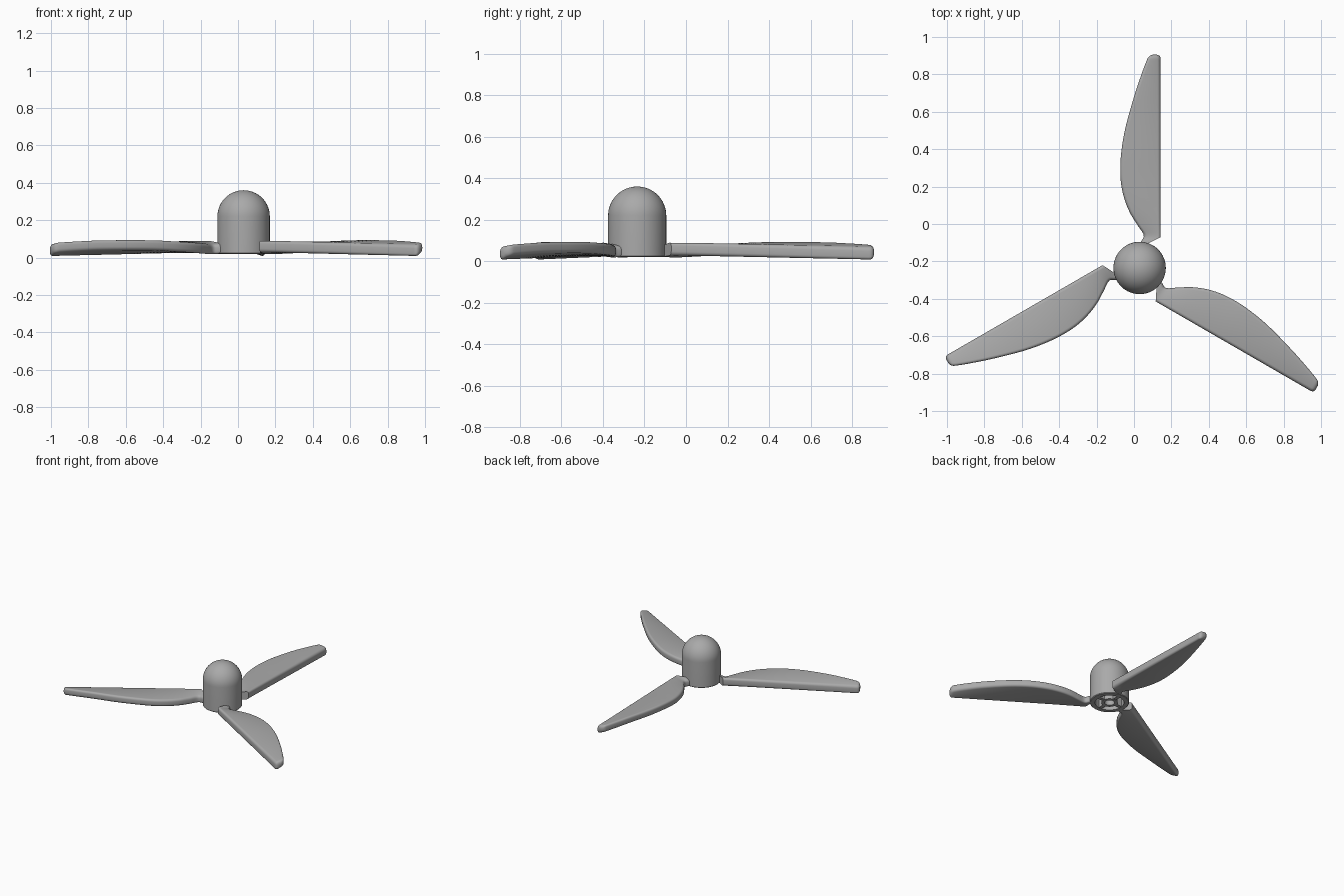
import bpy, bmesh, math
from mathutils import Matrix, Vector

cube = bpy.data.objects.get("Cube")
if cube:
    bpy.data.objects.remove(cube)

CENTRE = Vector((0.03, -0.235, 0))
grey = bpy.data.materials.new("plain_grey")
grey.use_nodes = True
COLOUR = (0.4, 0.4, 0.4, 1)
grey.diffuse_color = COLOUR
grey.node_tree.nodes["Principled BSDF"].inputs["Base Color"].default_value = COLOUR


def finish(bm, name, angle=40):
    bmesh.ops.recalc_face_normals(bm, faces=bm.faces)
    mesh = bpy.data.meshes.new(name)
    bm.to_mesh(mesh)
    bm.free()
    mesh.materials.append(grey)
    obj = bpy.data.objects.new(name, mesh)
    bpy.context.collection.objects.link(obj)
    obj.location = CENTRE
    bpy.ops.object.select_all(action='DESELECT')
    obj.select_set(True)
    bpy.context.view_layer.objects.active = obj
    bpy.ops.object.shade_smooth_by_angle(angle=math.radians(angle))
    return obj


def lathe(name, profile, steps=64):
    bm = bmesh.new()
    verts = [bm.verts.new((r, 0, z)) for r, z in profile]
    edges = [bm.edges.new(pair) for pair in zip(verts, verts[1:])]
    bmesh.ops.spin(bm, geom=verts + edges, cent=(0, 0, 0), axis=(0, 0, 1),
                   angle=math.tau, steps=steps, use_duplicate=False)
    bmesh.ops.remove_doubles(bm, verts=bm.verts, dist=0.0005)
    return finish(bm, name)


def spline(points, t):
    """Smooth curve through control tuples, t from 0 to 1."""
    s = t * (len(points) - 1)
    i = min(int(s), len(points) - 2)
    f = s - i
    p = [points[max(0, min(len(points) - 1, i + k))] for k in (-1, 0, 1, 2)]
    return [b + 0.5 * f * (c - a + f * (2*a - 5*b + 4*c - d + f * (3*(b - c) + d - a)))
            for a, b, c, d in zip(*p)]


# Hub: domed shell, open underneath with a ring-shaped recess
R = 0.14
dome = [(R * math.cos(a), 0.22 + R * math.sin(a))
        for a in (i * math.pi / 32 for i in range(17))]
lathe("hub", [(0, 0.13), (0.103, 0.13), (0.103, 0.02), (0.135, 0.02), (R, 0.025)] + dome)

# Shaft boss and the four ribs that hold it
lathe("shaft_boss", [(0, 0.06), (0.035, 0.06), (0.035, 0.02), (0.058, 0.02), (0.058, 0.132)], 32)
for i in range(4):
    bm = bmesh.new()
    bmesh.ops.create_cube(bm, size=1, matrix=Matrix.Rotation(i * math.pi / 2, 4, 'Z')
                          @ Matrix.Translation((0.08, 0, 0.077))
                          @ Matrix.Diagonal((0.052, 0.026, 0.11, 1)))
    finish(bm, f"hub_rib_{i + 1}")

# Blade stations: distance out, curved-edge x, curved-edge mid z
STATIONS = [(0.06, -0.02, 0.05), (0.135, 0.005, 0.045), (0.175, 0.022, 0.042),
            (0.23, -0.012, 0.045), (0.3, -0.054, 0.05), (0.385, -0.086, 0.055),
            (0.48, -0.102, 0.06), (0.6, -0.1, 0.066), (0.745, -0.077, 0.068),
            (0.915, -0.03, 0.067), (1.03, 0.008, 0.062), (1.1, 0.034, 0.058),
            (1.14, 0.052, 0.054)]
STRAIGHT = 0.112


def section(y, x0, z0, shrink):
    """Rounded, twisted blade cross-section at distance y."""
    z1 = 0.066 - 0.031 * y / 1.14
    w, mid = (STRAIGHT - x0) / 2 - shrink, (STRAIGHT + x0) / 2
    ring = []
    for corner, (sx, sz) in enumerate(((1, 1), (-1, 1), (-1, -1), (1, -1))):
        half = (0.031 if sx > 0 else 0.027) - shrink
        rad = min(0.017, w * 0.8, half * 0.9)
        for k in range(5):
            a = math.pi / 2 * (corner + k / 4)
            x = mid + sx * (w - rad) + rad * math.cos(a)
            f = (x - x0) / (STRAIGHT - x0)
            ring.append((x, y, z0 + (z1 - z0) * f + sz * (half - rad) + rad * math.sin(a)))
    return ring


def build_blade(index):
    bm = bmesh.new()
    rings = []
    steps = 72
    for i in range(steps + 1):
        y, x0, z0 = spline(STATIONS, i / steps)
        d = max(0, y - 1.12) / 0.02
        shrink = 0.018 * (1 - math.sqrt(max(0, 1 - d * d)))
        rings.append([bm.verts.new(p) for p in section(y, x0, z0, shrink)])
    for a, b in zip(rings, rings[1:]):
        for k in range(len(a)):
            n = (k + 1) % len(a)
            bm.faces.new((a[k], a[n], b[n], b[k]))
    bm.faces.new(rings[0])
    bm.faces.new(rings[-1])
    # Trim away the root inside the hub's hollow
    bmesh.ops.bisect_plane(bm, geom=bm.verts[:] + bm.edges[:] + bm.faces[:],
                           plane_co=(0, 0.108, 0), plane_no=(-0.5, 1, 0), clear_inner=True)
    bmesh.ops.holes_fill(bm, edges=[e for e in bm.edges if e.is_boundary], sides=0)
    bmesh.ops.rotate(bm, verts=bm.verts, matrix=Matrix.Rotation(index * math.tau / 3, 3, 'Z'))
    finish(bm, f"blade_{index + 1}", 50)


for i in range(3):
    build_blade(i)
